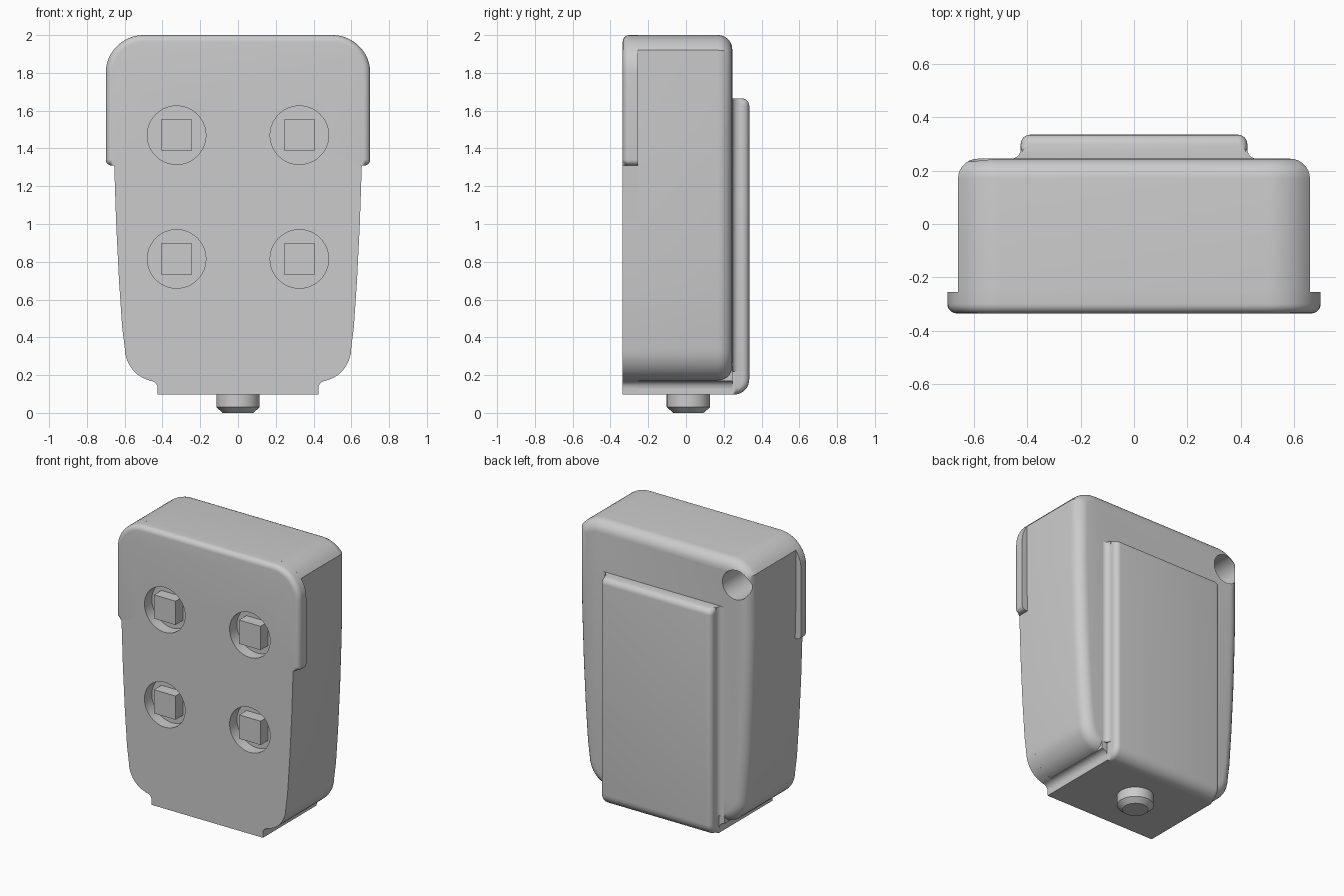
import bpy
import bmesh
from math import acos, cos, degrees, radians, sin
from mathutils import Vector, Matrix

if "Cube" in bpy.data.objects:
    bpy.data.objects.remove(bpy.data.objects["Cube"], do_unlink=True)

grey = bpy.data.materials.new("plain grey")
grey.use_nodes = True
COLOUR = (0.6, 0.6, 0.6, 1)
grey.diffuse_color = COLOUR
grey.node_tree.nodes["Principled BSDF"].inputs["Base Color"].default_value = COLOUR

FRONT, SEAM, BACK, REAR = -0.335, -0.255, 0.245, 0.335
BOTTOM = 0.097


def arc(cx, cy, rx, ry, start, end, n=8):
    angles = [radians(start + (end - start) * i / n) for i in range(n + 1)]
    return [(cx + rx * cos(a), cy + ry * sin(a)) for a in angles]


def mirrored(half):
    return half + [(-x, z) for x, z in reversed(half)]


def finish(name, bm):
    bmesh.ops.recalc_face_normals(bm, faces=bm.faces[:])
    mesh = bpy.data.meshes.new(name)
    bm.to_mesh(mesh)
    bm.free()
    mesh.materials.append(grey)
    obj = bpy.data.objects.new(name, mesh)
    bpy.context.collection.objects.link(obj)
    return obj


def prism(name, points, axis, low, high, radius=0, rounded=None):
    """Extrude a profile along an axis and round the edges picked by a rule."""
    place = {"x": lambda a, b: (low, a, b),
             "y": lambda a, b: (a, low, b),
             "z": lambda a, b: (a, b, low)}[axis]
    shift = Vector([high - low if c == axis else 0 for c in "xyz"])
    bm = bmesh.new()
    cap = bm.faces.new([bm.verts.new(place(a, b)) for a, b in points])
    made = bmesh.ops.extrude_face_region(bm, geom=[cap], use_keep_orig=True)
    moved = [g for g in made["geom"] if isinstance(g, bmesh.types.BMVert)]
    bmesh.ops.translate(bm, verts=moved, vec=shift)
    bmesh.ops.recalc_face_normals(bm, faces=bm.faces[:])
    if rounded:
        edges = [e for e in bm.edges if rounded(e.verts[0].co, e.verts[1].co)]
        bmesh.ops.bevel(bm, geom=edges, offset=radius, offset_type="OFFSET",
                        segments=6, profile=0.5, affect="EDGES")
    return finish(name, bm)


def loft(name, sections):
    """Join equal outlines, each given with its y position, and cap both ends."""
    bm = bmesh.new()
    rings = [[bm.verts.new((x, y, z)) for x, z in outline] for y, outline in sections]
    for a, b in zip(rings, rings[1:]):
        for i in range(len(a)):
            bm.faces.new((a[i - 1], a[i], b[i], b[i - 1]))
    bm.faces.new(rings[0])
    bm.faces.new(rings[-1])
    return finish(name, bm)


def cylinders(name, centres, radius, low, high):
    """Round cutters lying along y."""
    bm = bmesh.new()
    for x, z in centres:
        matrix = Matrix.Translation((x, (low + high) / 2, z)) @ Matrix.Rotation(radians(90), 4, "X")
        bmesh.ops.create_cone(bm, cap_ends=True, segments=48, radius1=radius,
                              radius2=radius, depth=high - low, matrix=matrix)
    return finish(name, bm)


def cut(obj, cutter):
    mod = obj.modifiers.new("cut", "BOOLEAN")
    mod.operation = "DIFFERENCE"
    mod.solver = "EXACT"
    mod.object = cutter
    cutter.hide_render = True
    bpy.context.view_layer.objects.active = obj
    bpy.ops.object.modifier_apply(modifier=mod.name)
    bpy.data.objects.remove(cutter, do_unlink=True)


# Shared outline pieces, right half, bottom to top
side = [(0.613, 0.45), (0.63, 0.7), (0.645, 1.0), (0.655, 1.3)]
foot = [(0.425, BOTTOM), (0.425, 0.13)] + arc(0.465, 0.13, 0.04, 0.04, 180, 90, 5)


def housing_outline(inset):
    """Housing outline drawn inwards; its top arcs are clipped by the flat sides."""
    start = degrees(acos((0.16 - inset) / (0.2 - inset)))
    return mirrored(arc(0.44, 0.35, 0.16 - inset, 0.18 - inset, -90, 0)
                    + [(x - inset, z) for x, z in side + [(0.66, 1.5)]]
                    + arc(0.5, 1.8, 0.2 - inset, 0.2 - inset, start, 90))


# Main housing behind the front panel, rounded along its back edge
R = 0.075
sections = [(SEAM, housing_outline(0))]
for y, inset in arc(BACK - R, R, R, R, -90, 0, 7):
    sections.append((BACK - R + R * cos(radians(90)) + (y - BACK + R), housing_outline(inset)))
housing = loft("housing", sections)
cut(housing, cylinders("hole_cutter", [(-0.55, 1.84)], 0.1, -0.05, 0.4))

# Front panel with an overhanging lip around its upper part
LIP = 1.31
panel_half = (foot + arc(0.44, 0.35, 0.16, 0.18, -75, 0) + side
              + [(0.656, LIP)] + arc(0.67, LIP + 0.03, 0.03, 0.03, -90, 0, 5)
              + arc(0.5, 1.8, 0.2, 0.2, 0, 90, 12))
panel = prism("front_panel", mirrored(panel_half), "y", FRONT, SEAM, 0.035,
              lambda a, b: max(a.y, b.y) < FRONT + 0.001 and min(a.z, b.z) > LIP - 0.001
              and a.z + b.z > 2 * LIP + 0.001)
places = [(x, z) for x in (-0.325, 0.325) for z in (0.815, 1.47)]
cut(panel, cylinders("recess_cutter", places, 0.155, FRONT - 0.1, SEAM + 0.05))

# Square buttons standing in the round recesses
H = 0.082
for i, (x, z) in enumerate(places):
    square = [(x - H, z - H), (x + H, z - H), (x + H, z + H), (x - H, z + H)]
    prism(f"button_{i + 1}", square, "y", FRONT, SEAM + 0.02)

# Foot under the housing
prism("foot", mirrored(foot + [(0.465, 0.26)]), "y", SEAM, BACK)

# Raised back plate with rounded rim
TOP = 1.665
plate = ([(BACK, BOTTOM)] + arc(REAR - 0.08, BOTTOM + 0.08, 0.08, 0.08, -90, 0)
         + arc(REAR - 0.04, TOP - 0.04, 0.04, 0.04, 0, 90, 6) + [(BACK, TOP)])
prism("back_plate", plate, "x", -0.425, 0.425, 0.035,
      lambda a, b: abs(a.x - b.x) < 0.001 and min(a.y, b.y) > BACK + 0.001)

# Concave fillets where the plate meets the housing
for name, s in (("left_fillet", 1), ("right_fillet", -1)):
    curve = [(0.42, BACK - 0.01), (0.46, BACK - 0.01)] + arc(0.46, BACK + 0.035, 0.035, 0.035, 270, 180, 6)
    curve.append((0.42, BACK + 0.035))
    prism(name, [(s * x, y) for x, y in curve], "z", 0.22, TOP)

# Chamfered peg on the underside
bm = bmesh.new()
for r1, r2, low, high in ((0.08, 0.115, 0, 0.03), (0.115, 0.115, 0.03, 0.11)):
    bmesh.ops.create_cone(bm, cap_ends=True, segments=48, radius1=r1, radius2=r2,
                          depth=high - low,
                          matrix=Matrix.Translation((0, 0.013, (low + high) / 2)))
finish("bottom_peg", bm)

# Smooth rounded surfaces, keep hard edges
for obj in bpy.context.scene.objects:
    obj.select_set(obj.type == "MESH")
bpy.context.view_layer.objects.active = housing
bpy.ops.object.shade_smooth_by_angle(angle=radians(30))
